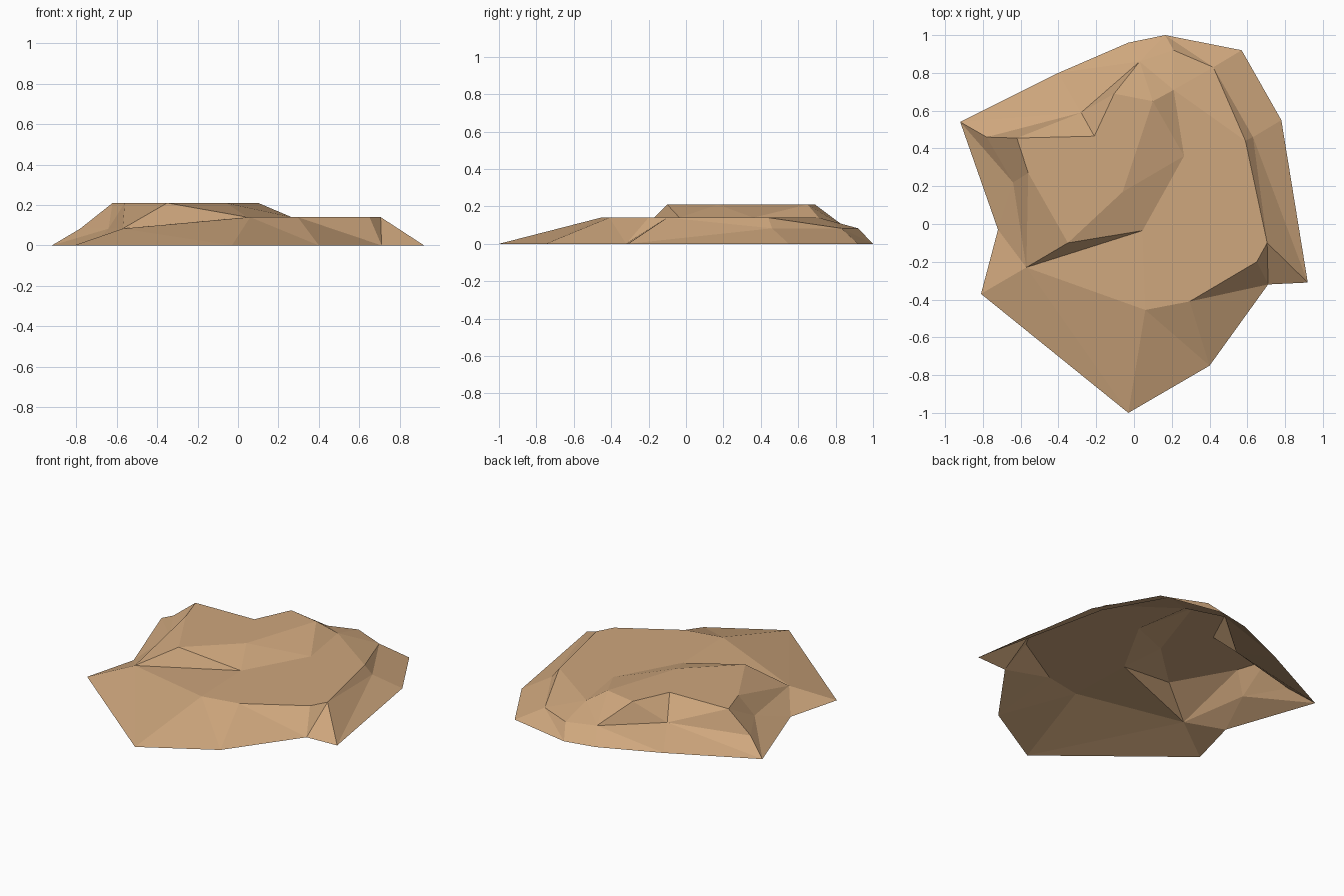
import bpy
from mathutils import Vector
from mathutils.geometry import delaunay_2d_cdt

if "Cube" in bpy.data.objects:
    bpy.data.objects.remove(bpy.data.objects["Cube"])

# Contour rings of the terraced rock: (height, closed?, plan points)
rings = [
    (0.0, True, [(-.92, .54), (-.40, .80), (-.03, .96), (.165, 1.0), (.57, .92), (.78, .55),
                 (.92, -.31), (.71, -.32), (.40, -.75), (-.03, -1.0), (-.81, -.37), (-.72, -.03)]),
    (.083, False, [(-.57, -.23), (-.64, .22), (-.78, .46), (-.28, .59),
                   (.03, .86), (.21, .92), (.42, .83), (.63, .46)]),
    (.14, True, [(.045, -.035), (.06, -.455), (.295, -.41), (.65, -.20),
                 (.705, -.10), (.59, .44), (.21, .71), (.265, .36)]),
    (.21, True, [(-.62, .455), (-.56, .27), (-.35, -.10), (-.06, .17),
                 (.10, .65), (-.105, .69), (-.21, .465)]),
]
points, heights, edges = [], [], []
for z, closed, ring in rings:
    base, n = len(points), len(ring)
    points += [Vector(p) for p in ring]
    heights += [z] * n
    edges += [(base + i, base + (i + 1) % n) for i in range(n if closed else n - 1)]

# Break lines zigzagging between the contours (skirt first, then the terraces)
for chain in [(15, 0, 13, 11, 12, 9, 21, 8, 22, 7, 24, 6, 19, 5, 18, 3, 16, 1), (2, 16),
              (13, 29, 12, 30, 20, 12, 21), (20, 31, 27, 32, 26, 16, 32),
              (17, 26, 18, 25, 19, 24), (16, 33, 15, 34), (15, 28)]:
    edges += list(zip(chain, chain[1:]))

# Triangulate in plan, then lift each corner to its contour height
verts, _, faces, origin, _, _ = delaunay_2d_cdt(points, edges, [], 1, 1e-5)
coords = [(v.x, v.y, heights[o[0]] if o else .1) for v, o in zip(verts, origin)]

mesh = bpy.data.meshes.new("rock_ledge")
mesh.from_pydata(coords, [], [list(f) for f in faces])
rock = bpy.data.objects.new("rock_ledge", mesh)
bpy.context.collection.objects.link(rock)

# One sandy colour
sand = bpy.data.materials.new("sandstone")
sand.diffuse_color = (.62, .385, .205, 1)
sand.use_nodes = True
sand.node_tree.nodes["Principled BSDF"].inputs["Base Color"].default_value = sand.diffuse_color
mesh.materials.append(sand)
